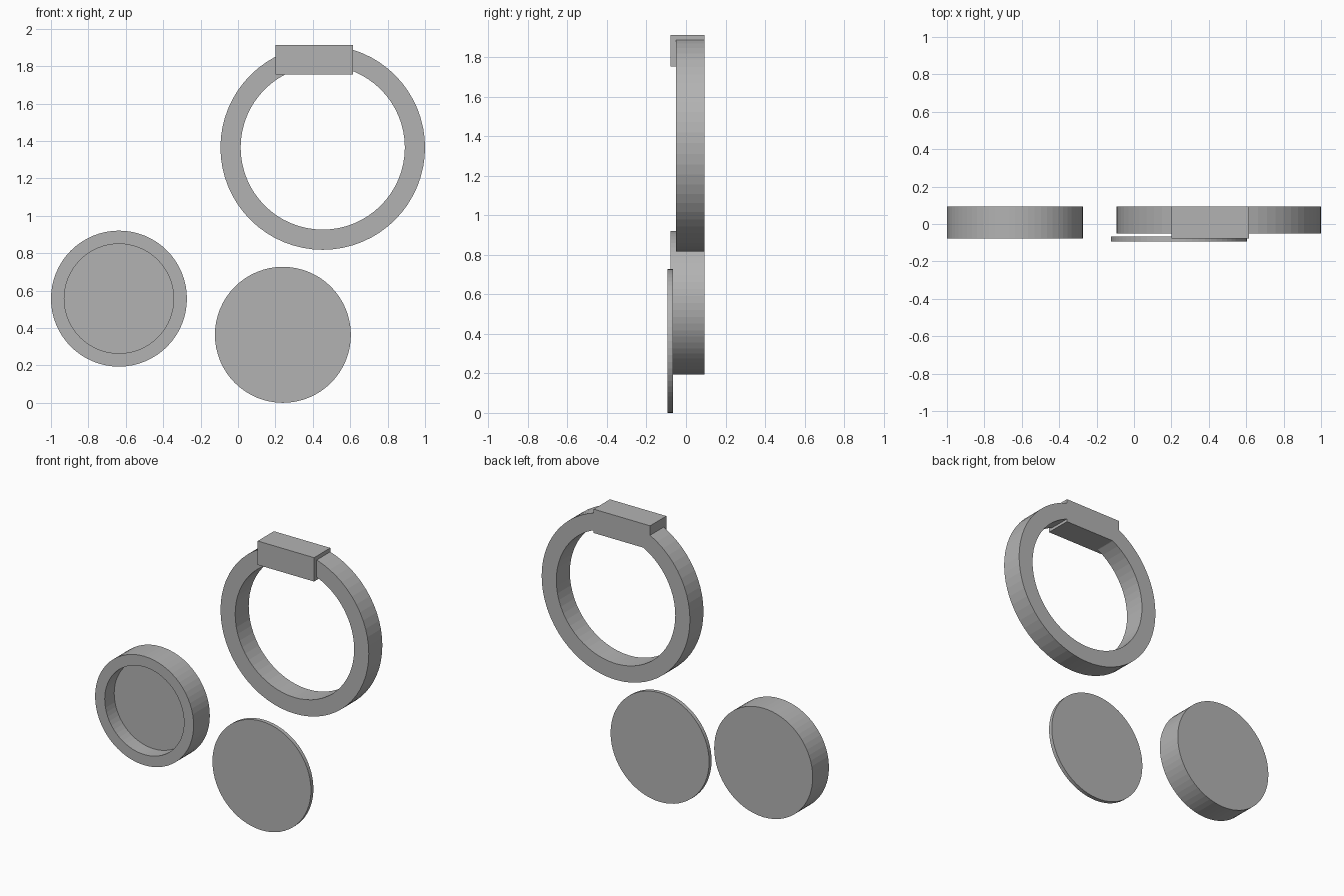
import bpy
import bmesh
from math import cos, sin, tau

if "Cube" in bpy.data.objects:
    bpy.data.objects.remove(bpy.data.objects["Cube"], do_unlink=True)

SEGMENTS = 64
BACK = 0.093       # shared back plane
RIM_FRONT = -0.078  # front of cup and clasp

grey = bpy.data.materials.new("plain grey")
grey.use_nodes = True
grey.diffuse_color = (0.45, 0.45, 0.45, 1)
grey.node_tree.nodes["Principled BSDF"].inputs["Base Color"].default_value = grey.diffuse_color


def finish(name, bm, location):
    bmesh.ops.recalc_face_normals(bm, faces=bm.faces)
    mesh = bpy.data.meshes.new(name)
    bm.to_mesh(mesh)
    bm.free()
    mesh.materials.append(grey)
    obj = bpy.data.objects.new(name, mesh)
    obj.location = location
    bpy.context.collection.objects.link(obj)
    return obj


def turned(name, profile, x, z, closed=False):
    """Revolve (radius, y) points about the y axis; open profiles get end caps."""
    bm = bmesh.new()
    angles = [tau * i / SEGMENTS for i in range(SEGMENTS)]
    loops = [[bm.verts.new((r * cos(a), y, r * sin(a))) for a in angles]
             for r, y in profile]
    pairs = list(zip(loops, loops[1:]))
    if closed:
        pairs.append((loops[-1], loops[0]))
    else:
        bm.faces.new(loops[0])
        bm.faces.new(loops[-1])
    for a, b in pairs:
        for i in range(SEGMENTS):
            j = (i + 1) % SEGMENTS
            bm.faces.new((a[i], a[j], b[j], b[i]))
    return finish(name, bm, (x, 0, z))


def block(name, low, high):
    bm = bmesh.new()
    bmesh.ops.create_cube(bm, size=1)
    bmesh.ops.scale(bm, vec=[h - l for l, h in zip(low, high)], verts=bm.verts)
    return finish(name, bm, [(l + h) / 2 for l, h in zip(low, high)])


# Round cup, open to the front
R, BORE, FLOOR = 0.3635, 0.2925, 0.022
turned("cup", [(BORE, FLOOR), (BORE, RIM_FRONT), (R, RIM_FRONT), (R, BACK)],
       -0.6365, 0.557)

# Thin lid disc
turned("lid", [(R, -0.093), (R, -0.067)], 0.24, R)

# Large ring with its clasp block fused on top
OUTER, INNER, RING_FRONT = 0.547, 0.439, -0.05
ring = turned("ring_with_clasp",
              [(INNER, RING_FRONT), (OUTER, RING_FRONT), (OUTER, BACK), (INNER, BACK)],
              0.453, 1.365, closed=True)
clasp = block("clasp_block", (0.2, RIM_FRONT, 1.754), (0.616, BACK, 1.913))

union = ring.modifiers.new("fuse clasp", 'BOOLEAN')
union.operation = 'UNION'
union.solver = 'EXACT'
union.object = clasp
bpy.context.view_layer.objects.active = ring
bpy.ops.object.modifier_apply(modifier=union.name)
bpy.data.objects.remove(clasp, do_unlink=True)
